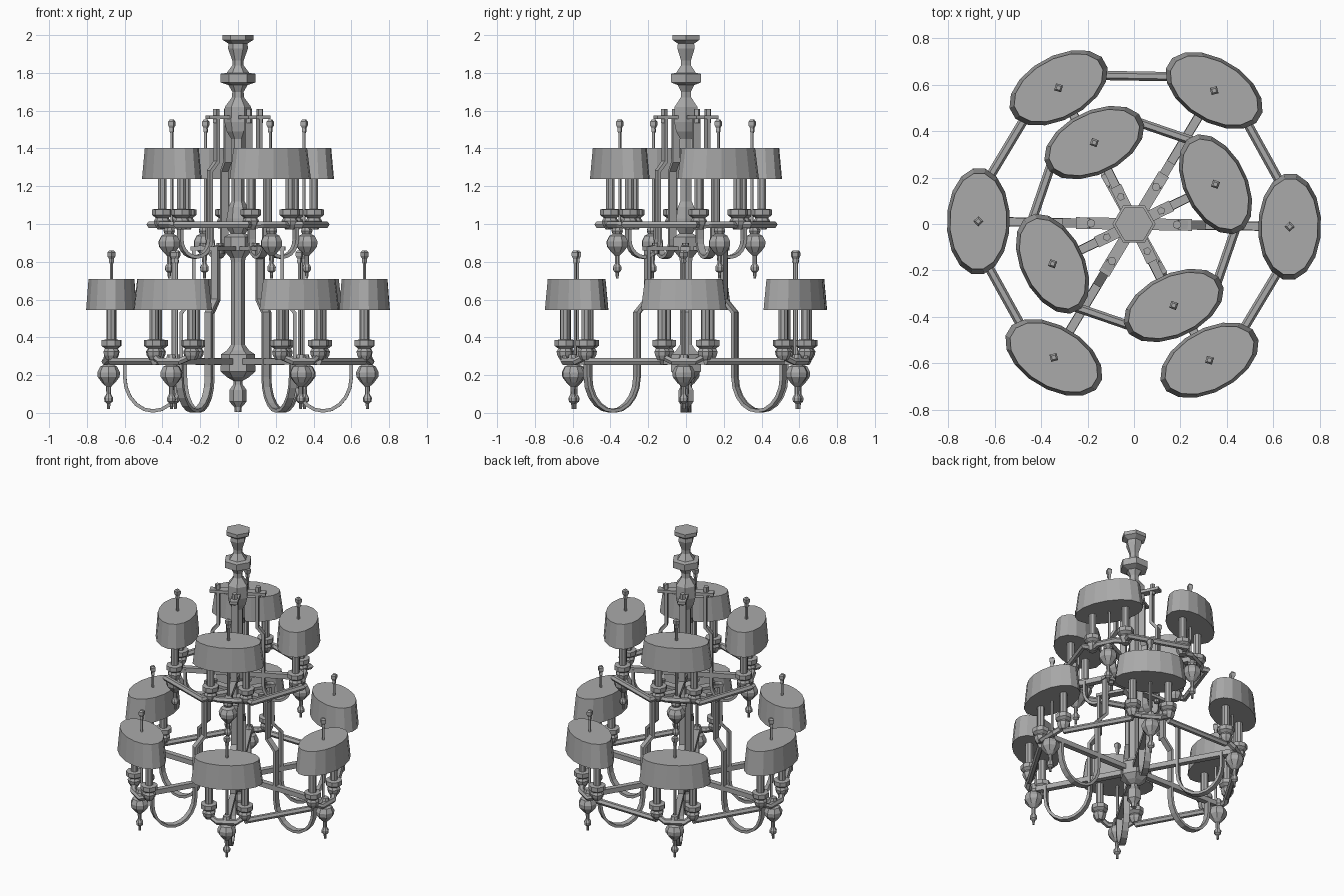
import bpy
import bmesh
from math import cos, sin, pi, radians
from mathutils import Matrix, Vector

if "Cube" in bpy.data.objects:
    bpy.data.objects.remove(bpy.data.objects["Cube"], do_unlink=True)

metal = bpy.data.materials.new("grey_metal")
metal.use_nodes = True
grey = (0.4, 0.4, 0.4, 1)
metal.diffuse_color = grey
metal.node_tree.nodes["Principled BSDF"].inputs["Base Color"].default_value = grey

UP = Vector((0, 0, 1))
SIDE = Vector((0, 1, 0))


def skin(name, rings, matrix):
    """Join equal rings of points into a closed flat-shaded solid."""
    bm = bmesh.new()
    rows = [[bm.verts.new(p) for p in ring] for ring in rings]
    n = len(rows[0])
    for a, b in zip(rows, rows[1:]):
        for i in range(n):
            j = (i + 1) % n
            bm.faces.new((a[i], a[j], b[j], b[i]))
    bm.faces.new(rows[0])
    bm.faces.new(rows[-1])
    bmesh.ops.recalc_face_normals(bm, faces=bm.faces)
    mesh = bpy.data.meshes.new(name)
    bm.to_mesh(mesh)
    bm.free()
    mesh.materials.append(metal)
    obj = bpy.data.objects.new(name, mesh)
    obj.matrix_world = matrix
    bpy.context.collection.objects.link(obj)
    return obj


def lathe(name, profile, sides, matrix, stretch=1.0, turn=0.0):
    """Turn (radius, height) pairs about z; stretch widens along y."""
    angles = [turn + 2 * pi * i / sides for i in range(sides)]
    rings = [[(r * cos(a), r * stretch * sin(a), z) for a in angles] for r, z in profile]
    return skin(name, rings, matrix)


def bar(name, path, across, section, matrix):
    """Sweep a section along a path with mitred corners."""
    pts = [Vector(p) for p in path]
    rings = []
    for i, p in enumerate(pts):
        d0 = (p - pts[max(i - 1, 0)]).normalized()
        d1 = (pts[min(i + 1, len(pts) - 1)] - p).normalized()
        t = (d0 + d1).normalized()
        out = t.cross(across).normalized()
        miter = 1 / max(0.5, t.dot(d1 if d1.length else d0))
        rings.append([p + across * a + out * b * miter for a, b in section])
    return skin(name, rings, matrix)


def box(w, h):
    return [(w / 2, h / 2), (-w / 2, h / 2), (-w / 2, -h / 2), (w / 2, -h / 2)]


HEX = [(0.02 * sin(k * pi / 3), 0.02 * cos(k * pi / 3)) for k in range(6)]
STRAP = box(0.04, 0.018)


def spot(frame, x, y, z):
    return frame @ Matrix.Translation((x, y, z))


def lamp(tier, frame, r, z, ring_z):
    """One shaded lamp; z is the drop in height from the lower tier."""
    here = spot(frame, r, 0, z)
    lathe(tier + "_shade", [(0.136, 0.545), (0.123, 0.71)], 16, here, 1.7, pi / 16)
    lathe(tier + "_finial", [(0.009, 0.28), (0.009, 0.79), (0.014, 0.8), (0.012, 0.815),
                             (0.022, 0.83), (0.022, 0.85), (0.012, 0.86)], 4, here)
    lathe(tier + "_drop", [(0.022, 0.31), (0.032, 0.27), (0.025, 0.255), (0.045, 0.245),
                           (0.06, 0.215), (0.058, 0.19), (0.035, 0.16), (0.014, 0.14),
                           (0.012, 0.1), (0.024, 0.08), (0.022, 0.06), (0.009, 0.05),
                           (0.008, 0.02)], 8, spot(here, 0.015, 0, 0))
    # pair of candles in flared cups
    for y in (-0.115, 0.115):
        lathe(tier + "_candle_cup", [(0.025, 0.28), (0.04, 0.305), (0.044, 0.325), (0.034, 0.34),
                                     (0.054, 0.355), (0.054, 0.385), (0.03, 0.388)],
              8, spot(here, 0, y, 0), 1, pi / 8)
        lathe(tier + "_candle", [(0.025, 0.38), (0.025, 0.55)], 8, spot(here, 0, y, 0))
    # bracket that steps down and out between the cups
    path = [(r, -0.13, z + 0.305), (r, -0.115, z + 0.3), (r + 0.032, -0.06, ring_z),
            (r + 0.032, 0.06, ring_z), (r, 0.115, z + 0.3), (r, 0.13, z + 0.305)]
    bar(tier + "_bracket", path, UP, HEX, frame)


def arm(tier, frame, path, plate_z, plate_r, pin_r, pin_sides, pin_top):
    """Hanging strap with a jog and a U bend, plus its mounting plate."""
    bar(tier + "_arm", [(x, 0, z) for x, z in path], SIDE, STRAP, frame)
    bar(tier + "_plate", [(0.03, 0, plate_z), (plate_r, 0, plate_z)], SIDE, box(0.05, 0.02), frame)
    lathe(tier + "_pin", [(0.018, plate_z - 0.03), (0.018, pin_top)], pin_sides,
          spot(frame, pin_r, 0, 0))


def u_bend(r0, r1, z_bottom, z_side):
    """Half ellipse from the inner radius to the outer one."""
    mid, half = (r0 + r1) / 2, (r1 - r0) / 2
    return [(mid - half * cos(pi * k / 10), z_side - (z_side - z_bottom) * sin(pi * k / 10))
            for k in range(11)]


def tier(name, count, turn, r, z, ring_z, link, path, missing, **plate):
    for k in range(count):
        frame = Matrix.Rotation(radians(turn + 360 * k / count), 4, 'Z')
        lamp(name, frame, r, z, ring_z)
        arm(name, frame, path, **plate)
        bar(name + "_spoke", [(0.03, 0, ring_z), (r + 0.03, 0, ring_z)], SIDE,
            box(0.036, 0.034), frame)
        if k != missing:
            # link bar to the next lamp round the ring
            nxt = Matrix.Rotation(2 * pi / count, 4, 'Z')
            a = Vector((link[0], link[1], ring_z))
            b = nxt @ Vector((link[0], -link[1], ring_z))
            start = Vector((r, 0.115, ring_z))
            end = nxt @ Vector((r, -0.115, ring_z))
            bar(name + "_link", [start, a, b, end], UP, HEX, frame)


# central column
lathe("column", [(0.082, 2), (0.082, 1.975), (0.05, 1.955), (0.053, 1.93), (0.03, 1.865),
                 (0.03, 1.84), (0.06, 1.8), (0.093, 1.795), (0.093, 1.75), (0.05, 1.735),
                 (0.03, 1.7), (0.032, 1.67), (0.07, 1.62), (0.072, 1.54), (0.06, 1.49),
                 (0.035, 1.45), (0.035, 1.12), (0.05, 1.09), (0.06, 1.03), (0.06, 0.98),
                 (0.04, 0.95), (0.075, 0.93), (0.075, 0.86), (0.04, 0.82), (0.037, 0.8),
                 (0.037, 0.36), (0.06, 0.33), (0.09, 0.31), (0.092, 0.22), (0.06, 0.19),
                 (0.025, 0.17), (0.025, 0.15), (0.046, 0.12), (0.046, 0.06), (0.02, 0.03),
                 (0.018, 0.005)], 6, Matrix())

# lower ring of six lamps
tier("lower", 6, -1, 0.67, 0, 0.272, (0.662, 0.127),
     [(0.19, 0.88), (0.235, 0.87), (0.235, 0.6), (0.3, 0.53)]
     + u_bend(0.3, 0.6, 0.01, 0.19) + [(0.6, 0.28)],
     4, plate_z=0.87, plate_r=0.25, pin_r=0.185, pin_sides=8, pin_top=0.9)

# upper ring of four lamps
tier("upper", 4, 26, 0.39, 0.692, 0.997, (0.434, 0.16),
     [(0.125, 1.57), (0.125, 1.33), (0.165, 1.28)]
     + u_bend(0.165, 0.34, 0.825, 0.92) + [(0.34, 1.0)],
     None, plate_z=1.565, plate_r=0.18, pin_r=0.13, pin_sides=5, pin_top=1.61)
